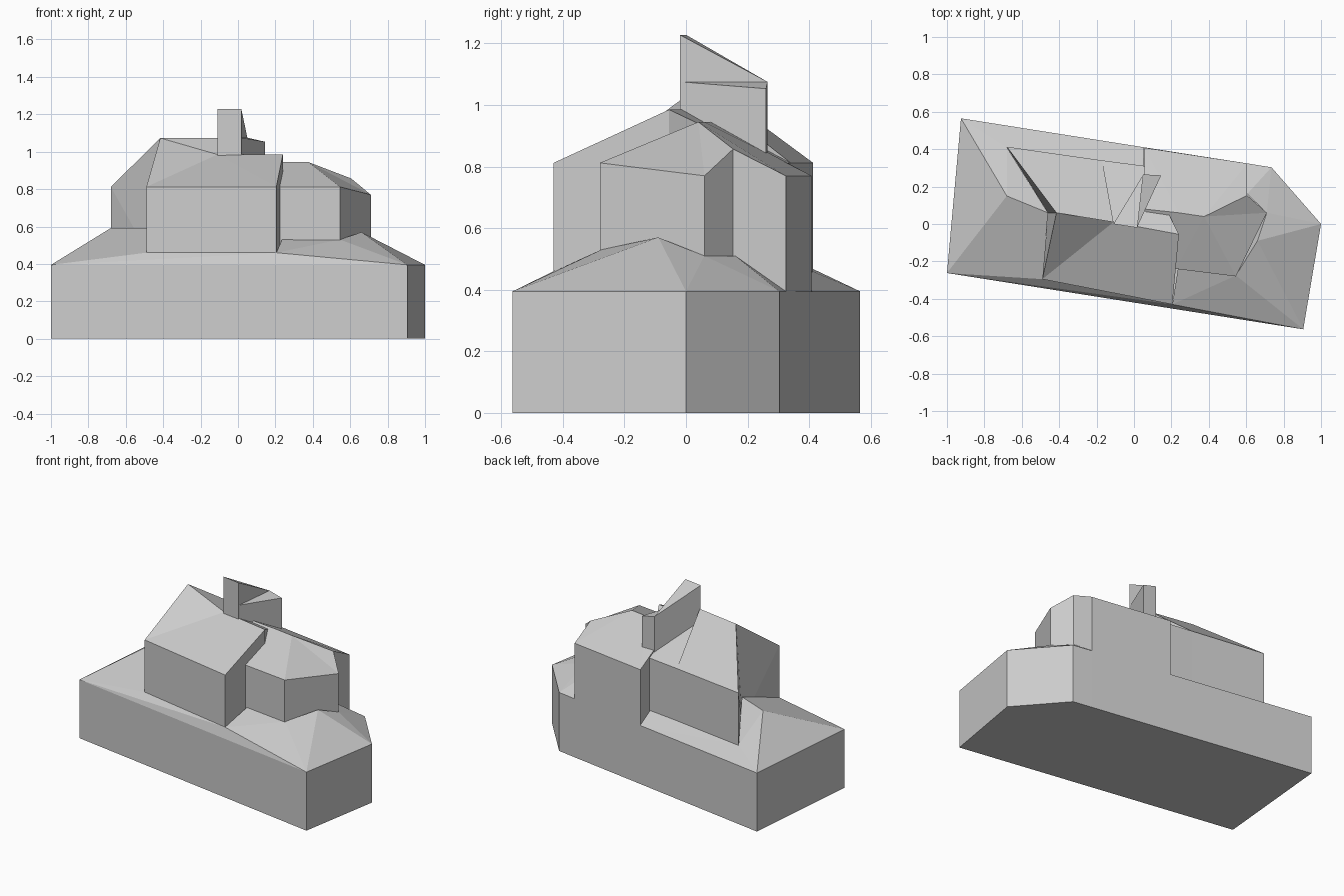
import bpy, bmesh


def body(name, outline, floor, inner, roof, feet=None):
    """Walls dropped from a counter-clockwise eave outline to the floor,
    plus roof facets that join outline and inner points by index."""
    bm = bmesh.new()
    top = [bm.verts.new(p) for p in outline]
    low = []
    for i, p in enumerate(outline):
        x, y = (feet or {}).get(i, p[:2])
        low.append(bm.verts.new((x, y, floor)))
    n = len(outline)
    for i in range(n):
        j = (i + 1) % n
        bm.faces.new((low[i], low[j], top[j], top[i]))
    bm.faces.new(low[::-1])
    pts = top + [bm.verts.new(p) for p in inner]
    for f in roof:
        bm.faces.new([pts[i] for i in f])
    bmesh.ops.triangulate(bm, faces=[f for f in bm.faces if len(f.verts) > 3])
    bmesh.ops.recalc_face_normals(bm, faces=bm.faces)
    mesh = bpy.data.meshes.new(name)
    bm.to_mesh(mesh)
    bm.free()
    ob = bpy.data.objects.new(name, mesh)
    bpy.context.collection.objects.link(ob)
    return ob


# Ground storey with its skirt roof rising to the upper blocks
body("ground_storey",
     [(-1, -.262, .395), (.905, -.563, .395), (1, 0, .395), (.735, .303, .395),
      (.605, .324, .395), (.055, .41, .395), (-.925, .565, .395)], 0,
     [(-.49, -.295, .46), (.205, -.43, .46), (.235, -.24, .53),      # 7 8 9
      (.545, -.275, .53), (.66, -.09, .57), (.71, .06, .51),         # 10 11 12
      (.605, .16, .51), (.05, .31, .46), (-.68, .41, .46),           # 13 14 15
      (-.68, .15, .592), (-.46, .06, .592)],                         # 16 17
     [(0, 1, 8, 7), (0, 7, 16), (7, 17, 16), (1, 10, 8), (8, 10, 9),
      (1, 11, 10), (1, 2, 11), (2, 12, 11), (2, 3, 13, 12), (3, 4, 13),
      (10, 11, 12), (5, 6, 15, 14), (6, 16, 15), (15, 16, 17), (6, 0, 16)])

# Main upper block with a stepped ridge and an open gable at the left
body("main_block",
     [(-.49, -.295, .812), (.205, -.43, .812), (.24, -.055, .985), (.06, .31, .812),
      (-.17, .34, .812), (-.68, .413, .812), (-.415, .06, 1.073)], .42,
     [(-.11, .01, .985), (-.11, .01, 1.073)],
     [(0, 1, 2, 7), (0, 7, 6), (6, 7, 8), (6, 8, 4, 5), (8, 7, 4), (7, 2, 3, 4)],
     feet={6: (-.46, .06)})

# Right wing with hipped corner and a rear wall flush with the ground storey
body("right_wing",
     [(.225, -.24, .812), (.545, -.28, .812), (.71, .06, .77), (.605, .153, .857),
      (.605, .324, .77), (.055, .408, .77), (.055, .08, .945)], .39,
     [(.24, .06, .945), (.375, .04, .945)],
     [(0, 1, 8, 7), (1, 2, 8), (2, 3, 8), (3, 4, 5, 8), (8, 5, 6, 7), (0, 7, 6)])

# Wedge turret on the ridge and its lower side ledge
body("turret", [(-.11, 0, 1.228), (.018, -.02, 1.228), (.05, .265, 1.075)], .7,
     [], [(0, 1, 2)])
body("turret_ledge", [(.018, -.015, 1.075), (.145, .26, 1.053), (.05, .265, 1.075)], .7,
     [], [(0, 1, 2)])
